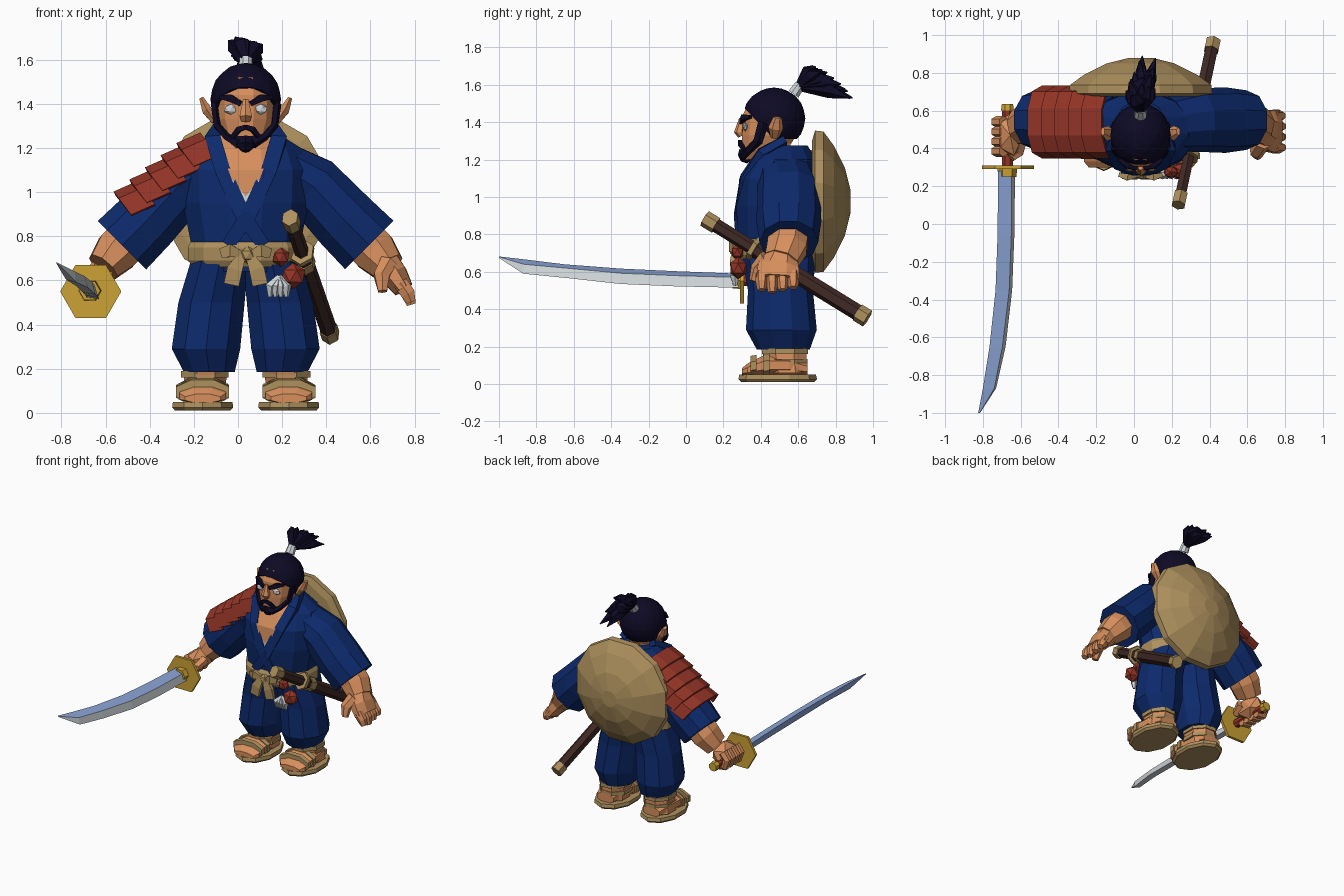
import bpy, bmesh, math, random
from mathutils import Vector

random.seed(4)
if "Cube" in bpy.data.objects:
    bpy.data.objects.remove(bpy.data.objects["Cube"], do_unlink=True)

C = 0.035                       # centre line of the body
X, Y, Z = Vector((1, 0, 0)), Vector((0, 1, 0)), Vector((0, 0, 1))


def material(name, r, g, b):
    m = bpy.data.materials.new(name)
    m.use_nodes = True
    m.diffuse_color = (r, g, b, 1)
    m.node_tree.nodes["Principled BSDF"].inputs["Base Color"].default_value = (r, g, b, 1)
    return m


NAVY = material("navy cloth", .004, .023, .15)
SKIN = material("skin", .68, .275, .11)
HAIR = material("black hair", .004, .003, .018)
STRAW = material("straw", .42, .28, .11)
RED = material("red lacquer", .29, .034, .019)
GOLD = material("gold", .60, .36, .035)
BLUE = material("blue steel", .27, .39, .70)
PALE = material("pale grey", .62, .66, .68)
BROWN = material("dark brown", .05, .022, .018)


def finish(name, bm, *mats):
    bmesh.ops.recalc_face_normals(bm, faces=bm.faces)
    me = bpy.data.meshes.new(name)
    bm.to_mesh(me)
    bm.free()
    for m in mats:
        me.materials.append(m)
    ob = bpy.data.objects.new(name, me)
    bpy.context.collection.objects.link(ob)
    return ob


def limb_mesh(rings, n, ref, axis):
    """Skin rings (x, y, z, radius across, radius along ref) into a closed tube."""
    bm, loops = bmesh.new(), []
    pts = [Vector(r[:3]) for r in rings]
    grow = 1 / math.cos(math.pi / n)
    for i, r in enumerate(rings):
        d = axis or (pts[min(i + 1, len(pts) - 1)] - pts[max(i - 1, 0)]).normalized()
        v = (ref - d * ref.dot(d)).normalized()
        u = v.cross(d)
        loop = []
        for k in range(n):
            a = 2 * math.pi * (k + .5) / n
            loop.append(bm.verts.new(pts[i] + u * r[3] * grow * math.cos(a) + v * r[-1] * grow * math.sin(a)))
        loops.append(loop)
    for a, b in zip(loops, loops[1:]):
        for k in range(n):
            j = (k + 1) % n
            bm.faces.new((a[k], a[j], b[j], b[k]))
    bm.faces.new(loops[0][::-1])
    bm.faces.new(loops[-1])
    return bm


def limb(name, mat, rings, n=8, ref=Y, axis=None):
    return finish(name, limb_mesh(rings, n, ref, axis), mat)


def ball(name, mat, centre, size, sub=2):
    bm = bmesh.new()
    bmesh.ops.create_icosphere(bm, subdivisions=sub, radius=1)
    for v in bm.verts:
        v.co = Vector(centre) + Vector([a * b for a, b in zip(v.co, size)])
    return finish(name, bm, mat)


# Torso: robe with the open neck cut in
bm = limb_mesh([(C, .49, .64, .23, .19), (C, .485, .78, .25, .21), (C, .485, .95, .285, .215),
                (C, .49, 1.1, .29, .205), (C, .52, 1.2, .25, .175), (C, .53, 1.275, .13, .12)], 12, Y, Z)
for apex, slope in ((.89, .377), (.98, .8)):
    for s in (-1, 1):
        bmesh.ops.bisect_plane(bm, geom=bm.verts[:] + bm.edges[:] + bm.faces[:],
                               plane_co=(C, 0, apex), plane_no=(s, 0, -slope))
for f in bm.faces:
    p = f.calc_center_median()
    if p.y < .5 and abs(p.x - C) < (p.z - .89) * .377:
        f.material_index = 1 if abs(p.x - C) < (p.z - .98) * .8 else 2
finish("robe", bm, NAVY, SKIN, PALE)
for s, side in ((1, "left"), (-1, "right")):
    limb(side + "_lapel", NAVY, [(C + s * .12, .53, 1.30, .025, .02), (C + s * .15, .40, 1.24, .035, .02),
         (C + s * .105, .305, 1.1, .035, .015), (C + s * .015, .272, .90, .035, .015),
         (C - s * .08, .28, .76, .03, .012)], 4)
limb("neck", SKIN, [(C, .47, 1.18, .1, .09), (C, .47, 1.33, .09, .09)])

# Belt with bow
limb("belt", STRAW, [(C, .485, .66, .24, .205), (C, .485, .69, .26, .222),
                     (C, .485, .75, .262, .224), (C, .485, .775, .25, .21)], 12, axis=Z)
ball("belt_knot", STRAW, (C + .01, .262, .715), (.04, .03, .04), 1)
for s, side in ((1, "left"), (-1, "right")):
    limb(side + "_bow_tail", STRAW, [(C + s * .015, .26, .72, .018, .012), (C + s * .05, .25, .65, .035, .014),
                                     (C + s * .065, .25, .58, .035, .01)], 4)
    limb(side + "_bow_loop", STRAW, [(C + s * .02, .26, .72, .012, .012), (C + s * .07, .25, .735, .03, .02),
                                     (C + s * .11, .265, .725, .02, .014)], 4)

# Legs, feet and sandals
for s, side in ((1, "left"), (-1, "right")):
    limb(side + "_trouser_leg", NAVY, [(C + s * .165, .52, .185, .115, .135), (C + s * .18, .51, .29, .155, .18),
         (C + s * .155, .505, .5, .15, .165), (C + s * .115, .495, .7, .13, .19)], 10, axis=Z)
    fx = C + s * .195
    limb(side + "_ankle", SKIN, [(fx, .54, .06, .1, .11), (fx - s * .01, .53, .14, .095, .115),
                                 (fx - s * .02, .52, .22, .1, .125)], 8, axis=Z)
    limb(side + "_foot", SKIN, [(fx, .65, .08, .035, .07), (fx, .55, .1, .055, .1), (fx, .42, .1, .055, .11),
                                (fx, .33, .075, .035, .105), (fx, .30, .065, .02, .08)], 8, X, Y)
    limb(side + "_sole", STRAW, [(fx, .49, .01, .125, .185), (fx, .49, .025, .138, .2),
                                 (fx, .49, .05, .135, .195)], 10, axis=Z)
    for z, r in ((.12, .105), (.175, .108)):
        limb(side + "_ankle_cord", STRAW, [(fx - s * .01, .53, z - .014, r, r + .015),
                                           (fx - s * .01, .53, z + .014, r, r + .015)], 8, axis=Z)
    for y, h in ((.36, .055), (.43, .065)):
        limb(side + "_foot_strap", STRAW, [(fx, y - .016, .095, h, .12), (fx, y + .016, .1, h, .12)], 8, X, Y)

# Sleeves and forearms
for s, side in ((1, "left"), (-1, "right")):
    limb(side + "_sleeve", NAVY, [(C + s * .16, .53, 1.12, .11, .14), (C + s * .3, .55, 1.03, .14, .16),
         (C + s * .45, .55, .87, .15, .165), (C + s * .56, .55, .76, .155, .15)], 10)
    limb(side + "_forearm", SKIN, [(C + s * .5, .55, .82, .1, .11), (C + s * .585, .54, .73, .1, .105),
                                   (C + s * .645, .51, .66, .075, .09)], 8)

# Open left hand
limb("left_palm", SKIN, [(.66, .515, .68, .07, .08), (.71, .495, .62, .06, .11), (.75, .49, .56, .045, .115)], 8)
for i in range(4):
    y = .405 + .056 * i
    limb("left_finger", SKIN, [(.735, y, .59, .033, .028), (.77, y, .54, .032, .028),
                               (.785, y, .49 + .012 * abs(i - 1), .02, .02)], 6)
limb("left_thumb", SKIN, [(.68, .43, .68, .04, .035), (.65, .38, .62, .035, .03), (.655, .36, .55, .02, .02)], 6)

# Right fist round the grip
ball("right_fist", SKIN, (-.655, .47, .6), (.075, .125, .085), 1)
for i in range(4):
    y = .385 + .052 * i
    limb("right_finger", SKIN, [(-.69, y, .63, .03, .026), (-.73, y, .585, .026, .026),
                                (-.71, y, .53, .026, .026), (-.65, y, .52, .02, .024)], 6)
limb("right_thumb", SKIN, [(-.6, .45, .62, .035, .03), (-.615, .38, .585, .03, .028), (-.65, .35, .6, .02, .02)], 6, Z)

# Long sword
limb("sword_grip", RED, [(-.67, .30, .555, .03), (-.67, .61, .55, .028)], 8, X)
limb("sword_pommel", GOLD, [(-.67, .60, .55, .034), (-.67, .635, .55, .03)], 8, X)
limb("sword_guard", GOLD, [(-.667, .29, .55, .12), (-.667, .31, .55, .12)], 6, X)
limb("blade_collar", GOLD, [(-.672, .25, .553, .042), (-.67, .295, .553, .045)], 6, X)
bm, loops = bmesh.new(), []
sections = [(.28, -.72, .59, -.63, .515), (-.05, -.722, .603, -.633, .522), (-.35, -.733, .617, -.645, .535),
            (-.65, -.765, .64, -.68, .568), (-.87, -.80, .667, -.73, .59), (-1.0, -.825, .682, -.815, .674)]
for y, sx, sz, ex, ez in sections:
    spine, edge = Vector((sx, y, sz)), Vector((ex, y, ez))
    mid, side = spine.lerp(edge, .58), Vector((sz - ez, 0, ex - sx)) * .26
    loops.append([bm.verts.new(p) for p in (spine, mid + side, edge, mid - side)])
for a, b in zip(loops, loops[1:]):
    for k in range(4):
        f = bm.faces.new((a[k], a[(k + 1) % 4], b[(k + 1) % 4], b[k]))
        f.material_index = 1 if k in (1, 2) else 0
bm.faces.new(loops[0])
bm.faces.new(loops[-1])
finish("sword_blade", bm, BLUE, PALE)

# Short sword in its scabbard through the belt
A, B = Vector((.235, .10, .885)), Vector((.42, .97, .35))


def along(name, mat, t0, t1, r):
    limb(name, mat, [(*A.lerp(B, t), r, r * 1.15) for t in (t0, t1)], 6, Z)


along("short_grip", BROWN, .03, .3, .028)
along("short_grip_cap", STRAW, 0, .07, .034)
along("short_guard", STRAW, .29, .315, .05)
along("scabbard", BROWN, .31, .96, .033)
along("scabbard_band", STRAW, .36, .41, .038)
along("scabbard_tip", STRAW, .94, 1, .037)

# Pouch and tassels
ball("pouch", RED, (.25, .28, .62), (.06, .05, .06), 1)
ball("pouch_top", RED, (.195, .275, .705), (.042, .035, .045), 1)
for i in range(4):
    x = .145 + .025 * i
    limb("tassel", PALE, [(.185, .265, .62, .008), (x, .26, .575, .02), (x, .265, .525, .008)], 5)

# Shoulder guard: five overlapping arched plates
down, out = Vector((-.79, 0, -.61)), Vector((-.61, 0, .79))
for i in range(5):
    bm, rows = bmesh.new(), []
    for t, lift in ((0, 0), (.115, .028)):
        p = Vector((-.17, .54, 1.265)) + down * (.09 * i + t)
        rows.append([bm.verts.new(p + Y * y + out * (lift - drop)) for y, drop in
                     ((-.185, .13), (-.155, .04), (-.07, .005), (.07, .005), (.155, .04), (.185, .13))])
    for k in range(5):
        bm.faces.new((rows[0][k], rows[0][k + 1], rows[1][k + 1], rows[1][k]))
    solid = finish("shoulder_plate", bm, RED).modifiers.new("thickness", "SOLIDIFY")
    solid.thickness, solid.offset = .02, 0

# Domed straw hat carried on the back
limb("back_hat", STRAW, [(C, .675, .975, .33), (C, .69, .975, .38), (C, .735, .975, .375), (C, .79, .975, .3),
                         (C, .85, .975, .18), (C, .88, .975, .06)], 12, X, Y)

# Head and face
limb("head", SKIN, [(C, .36, 1.2, .045, .055), (C, .42, 1.25, .1, .12), (C, .445, 1.33, .128, .145),
                    (C, .455, 1.44, .132, .15), (C, .465, 1.52, .11, .125), (C, .47, 1.56, .05, .06)], 12, axis=Z)
limb("nose", SKIN, [(C, .298, 1.42, .012, .012), (C, .285, 1.345, .028, .025), (C, .295, 1.325, .02, .015)], 6)
for s, side in ((1, "left"), (-1, "right")):
    ball(side + "_eye", PALE, (C + s * .068, .317, 1.375), (.033, .014, .024), 1)
    limb(side + "_eyebrow", HAIR, [(C + s * .022, .297, 1.4, .012, .012), (C + s * .07, .308, 1.425, .016, .014),
                                   (C + s * .115, .345, 1.43, .008, .01)], 4)
    limb(side + "_ear", SKIN, [(C + s * .14, .475, 1.32, .015, .02), (C + s * .175, .48, 1.37, .022, .035),
                               (C + s * .2, .49, 1.425, .01, .02)], 6)
    limb(side + "_jaw_beard", HAIR, [(C + s * .142, .415, 1.40, .016, .025), (C + s * .13, .385, 1.30, .014, .022),
                                     (C + s * .085, .335, 1.25, .015, .018), (C + s * .03, .305, 1.22, .02, .02)], 5)
    limb(side + "_moustache", HAIR, [(C, .287, 1.295, .01, .01), (C + s * .03, .293, 1.285, .013, .012),
                                     (C + s * .058, .312, 1.25, .008, .01)], 4, Z)
limb("chin_beard", HAIR, [(C, .31, 1.185, .015, .015), (C, .32, 1.215, .045, .038), (C, .325, 1.25, .04, .035)], 6)

# Hair cap trimmed along the hairline
bm = bmesh.new()
bmesh.ops.create_icosphere(bm, subdivisions=3, radius=1)
for v in bm.verts:
    v.co = Vector((C + v.co.x * .16, .47 + v.co.y * .168, 1.42 + v.co.z * .165))
for co, no in (((C, .29, 1.5), (0, .17, .16)), ((C, .5, 1.31), (0, 0, 1))):
    bmesh.ops.bisect_plane(bm, geom=bm.verts[:] + bm.edges[:] + bm.faces[:], plane_co=co, plane_no=no,
                           clear_inner=True)
bmesh.ops.holes_fill(bm, edges=[e for e in bm.edges if e.is_boundary])
finish("hair_cap", bm, HAIR)

# Topknot of spiky tufts
limb("hair_tie", PALE, [(C, .575, 1.55, .032), (C, .61, 1.6, .028)], 8, X)
ball("topknot_core", HAIR, (C, .70, 1.62), (.06, .09, .05), 1)
for i in range(18):
    t = i / 17
    x = C + random.uniform(-.09, .09)
    tip = Vector((x, .68 + .21 * t, 1.705 - .165 * t ** 1.5 - random.uniform(0, .03)))
    mid = Vector((C, .61, 1.60)).lerp(tip, .6) + Vector((0, 0, .01))
    limb("topknot_tuft", HAIR, [(C, .60, 1.59, .018), (*mid, .032), (*tip, .003)], 5, X)
